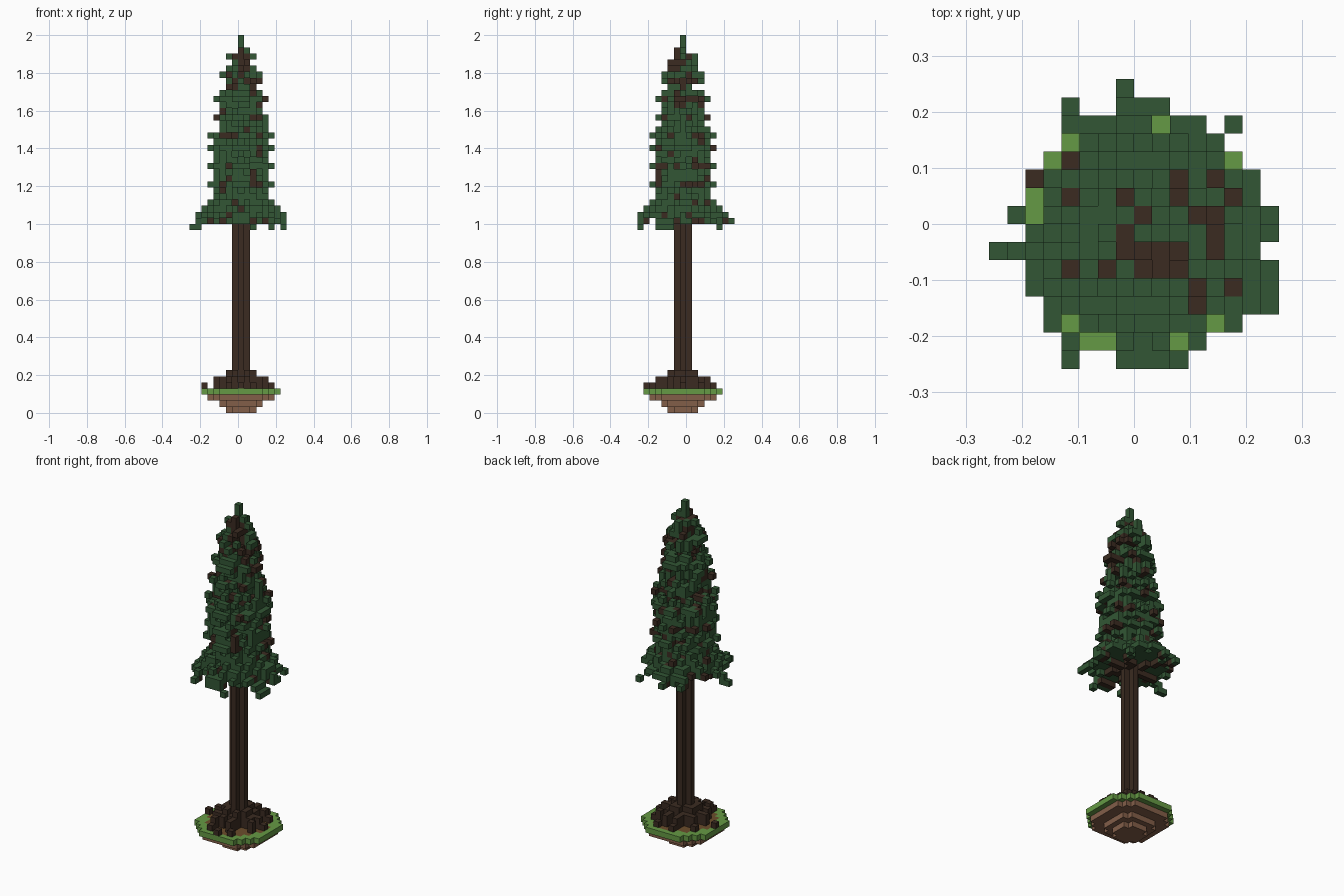
import bpy, bmesh, math, random
from mathutils import Vector

random.seed(11)
V = 2 / 62            # voxel edge
CX, CY = 0, -1        # trunk cell
cells = {}            # (i, j, k) -> part name
BOTTOM = 30           # lowest crown layer
gaps = [(-4, 5), (-6, 2), (1, 6), (4, -5), (2, -6)]   # open columns in the crown

if "Cube" in bpy.data.objects:
    bpy.data.objects.remove(bpy.data.objects["Cube"])


def material(name, rgb):
    m = bpy.data.materials.new(name)
    m.use_nodes = True
    m.diffuse_color = (*rgb, 1)
    m.node_tree.nodes["Principled BSDF"].inputs["Base Color"].default_value = (*rgb, 1)
    return m


needle = material("needle green", (0.032, 0.094, 0.035))
bark = material("dark bark", (0.043, 0.024, 0.015))
turf = material("grass green", (0.13, 0.32, 0.058))
earth = material("earth brown", (0.225, 0.113, 0.066))
mulch = material("mulch brown", (0.15, 0.075, 0.025))


def put(i, j, k, part):
    if k < BOTTOM or (i, j) not in gaps:
        cells.setdefault((CX + i, CY + j, k), part)


def disc(radius, limit=9):
    """Cells in a circle, cut square at the limit."""
    n = min(math.ceil(radius), limit)
    for i in range(-n, n + 1):
        for j in range(-n, n + 1):
            if math.hypot(i, j) <= radius:
                yield i, j, math.hypot(i, j)


def radial(arm, count, spread):
    a = arm * math.tau / count + random.uniform(-spread, spread)
    return lambda s: (round(s * math.cos(a)), round(s * math.sin(a)))


# Earth mound, stepped, with a grass rim and bare ground inside
for k, r, limit in ((0, 2.3, 2), (1, 3.7, 3), (2, 5.9, 5)):
    for i, j, d in disc(r, limit):
        put(i, j, k, "earth_mound")
for i, j, d in disc(6.8, 6):
    put(i, j, 3, "grass_rim" if d > 5.2 else "bare_ground")

# Trunk with a plus-shaped section
for k in range(3, 59):
    for i, j, d in disc(1):
        put(i, j, k, "trunk")

# Roots: radial ridges that drop away from the trunk
for arm in range(10):
    at = radial(arm, 10, 0.15)
    length = random.choice((4, 5, 5))
    for s in range(1, length + 1):
        top = 7 if s <= 2 else 6 if s <= 4 else 5
        for k in range(4, top):
            put(*at(s), k, "roots")
put(-6, 0, 4, "roots")
put(0, -6, 4, "roots")
for i, j, d in disc(2.3):
    put(i, j, 4, "roots")
    put(i, j, 5, "roots")

# Branch whorls
crown = [0, 0, 7, 6, 5, 4.6, 4.6, 5.4, 4.5, 4.3, 5.1, 4.3, 4.5, 5, 4, 5, 3.8, 3.8, 4.2,
         3.4, 3.3, 4.2, 3.1, 2.4, 3.1, 3.1, 2.4, 2, 1.8, 1.2]
for n, k in enumerate((31, 34, 37, 40, 43, 45, 48, 51, 54, 57)):
    r = 6 if k == 31 else crown[k - BOTTOM]
    count = 8 if 31 < k < 46 else 6
    for arm in range(count):
        at = radial(arm + n * 0.4, count, 0.2)
        reach = round(r - random.random() * 1.3)
        for s in range(1, reach + 1):
            leafy = s == reach and random.random() < 0.6
            put(*at(s), k, "foliage" if leafy else "branches")

# Foliage: ragged discs, thinned on the open layers
open_layers = {34: 0.5, 36: 0.5, 37: 0.3, 40: 0.3, 44: 0.5, 45: 0.25, 51: 0.5}
for n, r in enumerate(crown[2:], 2):
    k = BOTTOM + n
    for i, j, d in disc(r + 0.2):
        edge = d > r - (1.0 if k in (32, 33) else 1.5)
        keep = 0.6 if edge else 1
        if k in open_layers and d > 1.5:
            keep = open_layers[k]
        elif k > 52 and d > 1.1:
            keep = 0.6
        if random.random() < keep:
            twig = random.random() < (0.22 if k > 52 else 0.09 if d > 2 else 0)
            put(i, j, k, "branches" if twig else "foliage")

# Drooping branch tips around the lowest tier
for i, j in [(-8, -1), (-7, -1), (7, -3), (7, -2), (7, -4), (5, 6), (2, -7)]:
    put(i, j, 30, "foliage")
    put(round(i * 0.88), round(j * 0.88), 31, "foliage")
for i, j in [(-4, 7), (-1, 8), (7, 0), (7, 1), (-4, -7), (0, -7), (-1, -7), (1, -7)]:
    put(i, j, 31, "foliage")
    put(round(i * 0.88), round(j * 0.88), 31, "branches")
    put(round(i * 0.88), round(j * 0.88), 32, "foliage")

# Leader at the top
for k in (59, 60, 61):
    put(0, 0, k, "foliage")


def build(part, mat):
    """Mesh the outer faces of one part's voxels."""
    bm = bmesh.new()
    verts = {}

    def vert(p):
        key = tuple(p)
        if key not in verts:
            verts[key] = bm.verts.new(Vector(key) * V)
        return verts[key]

    for cell, owner in cells.items():
        if owner != part:
            continue
        for axis in range(3):
            for side in (0, 1):
                step = [0, 0, 0]
                step[axis] = 2 * side - 1
                if tuple(c + s for c, s in zip(cell, step)) in cells:
                    continue
                u, w = (axis + 1) % 3, (axis + 2) % 3
                ring = []
                for du, dw in ((0, 0), (1, 0), (1, 1), (0, 1)):
                    p = list(cell)
                    p[axis] += side
                    p[u] += du
                    p[w] += dw
                    ring.append(vert(p))
                bm.faces.new(ring if side else ring[::-1])
    mesh = bpy.data.meshes.new(part)
    bm.to_mesh(mesh)
    bm.free()
    mesh.materials.append(mat)
    bpy.context.collection.objects.link(bpy.data.objects.new(part, mesh))


for part, mat in (("earth_mound", earth), ("grass_rim", turf), ("bare_ground", mulch),
                  ("roots", bark), ("trunk", bark), ("branches", bark), ("foliage", needle)):
    build(part, mat)
